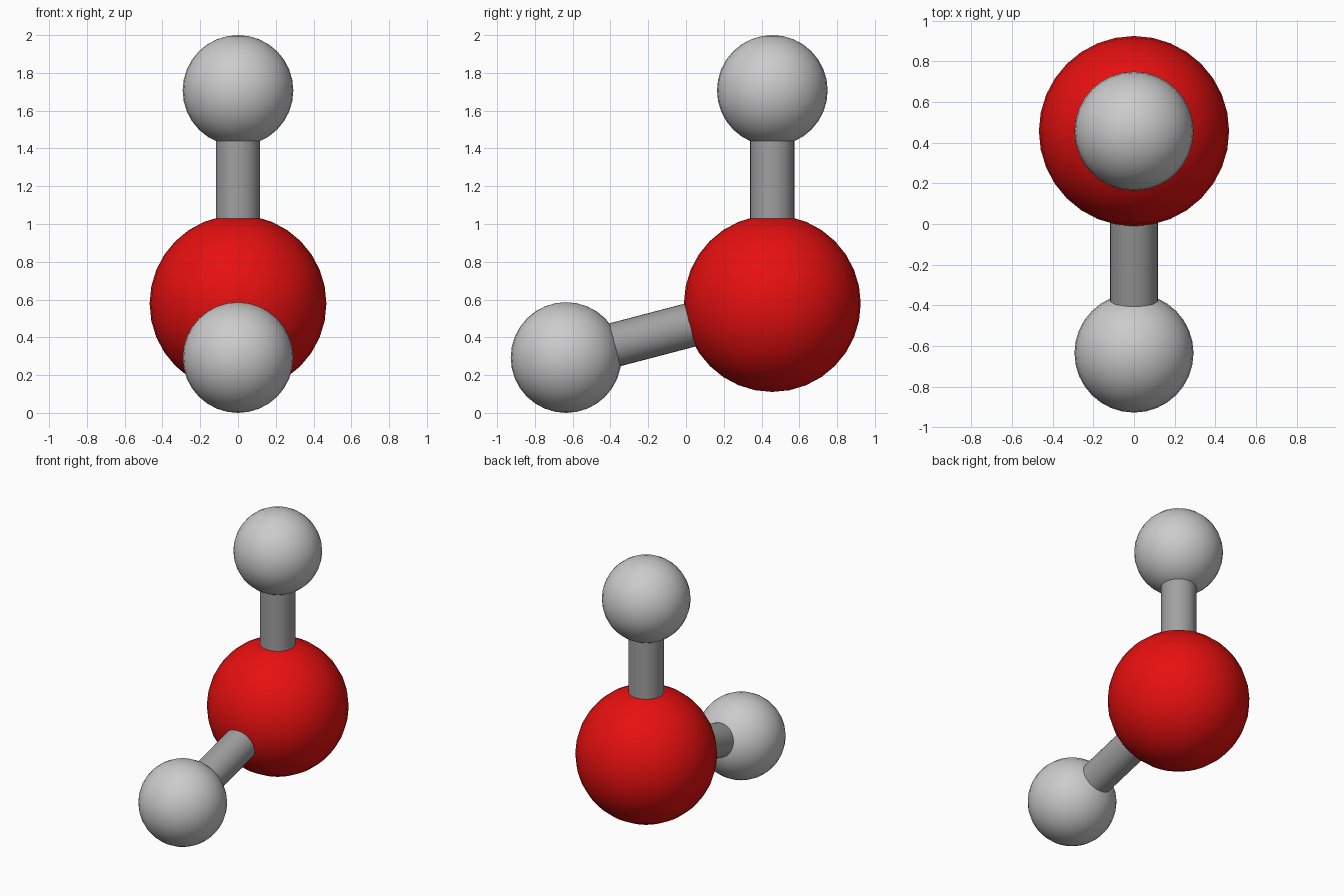
import bpy
import math
from mathutils import Vector

if "Cube" in bpy.data.objects:
    bpy.data.objects.remove(bpy.data.objects["Cube"])

OXYGEN_R, HYDROGEN_R, BOND_R = 0.468, 0.293, 0.117
OXYGEN = Vector((0, 0.457, 0.579))
BOND_LENGTH = 1.128
BOND_ANGLE = math.radians(104.5)


def material(name, colour):
    mat = bpy.data.materials.new(name)
    mat.diffuse_color = (*colour, 1)
    mat.use_nodes = True
    mat.node_tree.nodes["Principled BSDF"].inputs["Base Color"].default_value = mat.diffuse_color
    return mat


def finish(name, mat):
    obj = bpy.context.object
    obj.name = name
    obj.data.materials.append(mat)
    bpy.ops.object.shade_smooth_by_angle()
    return obj


def atom(name, centre, radius, mat):
    bpy.ops.mesh.primitive_uv_sphere_add(segments=32, ring_count=16,
                                         radius=radius, location=centre)
    return finish(name, mat)


def bond(name, start, end, mat):
    axis = end - start
    bpy.ops.mesh.primitive_cylinder_add(
        vertices=32, radius=BOND_R, depth=axis.length,
        location=(start + end) / 2,
        rotation=axis.to_track_quat('Z', 'Y').to_euler())
    return finish(name, mat)


red = material("red", (0.8, 0.005, 0.005))
light_grey = material("light_grey", (0.6, 0.6, 0.6))
mid_grey = material("mid_grey", (0.35, 0.35, 0.35))

# Central oxygen
atom("oxygen_atom", OXYGEN, OXYGEN_R, red)

# Two hydrogens: one straight up, one swung forward by the bond angle
for label, angle in (("upper", 0), ("front", BOND_ANGLE)):
    direction = Vector((0, -math.sin(angle), math.cos(angle)))
    centre = OXYGEN + direction * BOND_LENGTH
    if label == "front":
        centre.z = HYDROGEN_R  # rests on the ground plane
    atom(label + "_hydrogen_atom", centre, HYDROGEN_R, light_grey)
    bond(label + "_bond", OXYGEN, centre, mid_grey)
